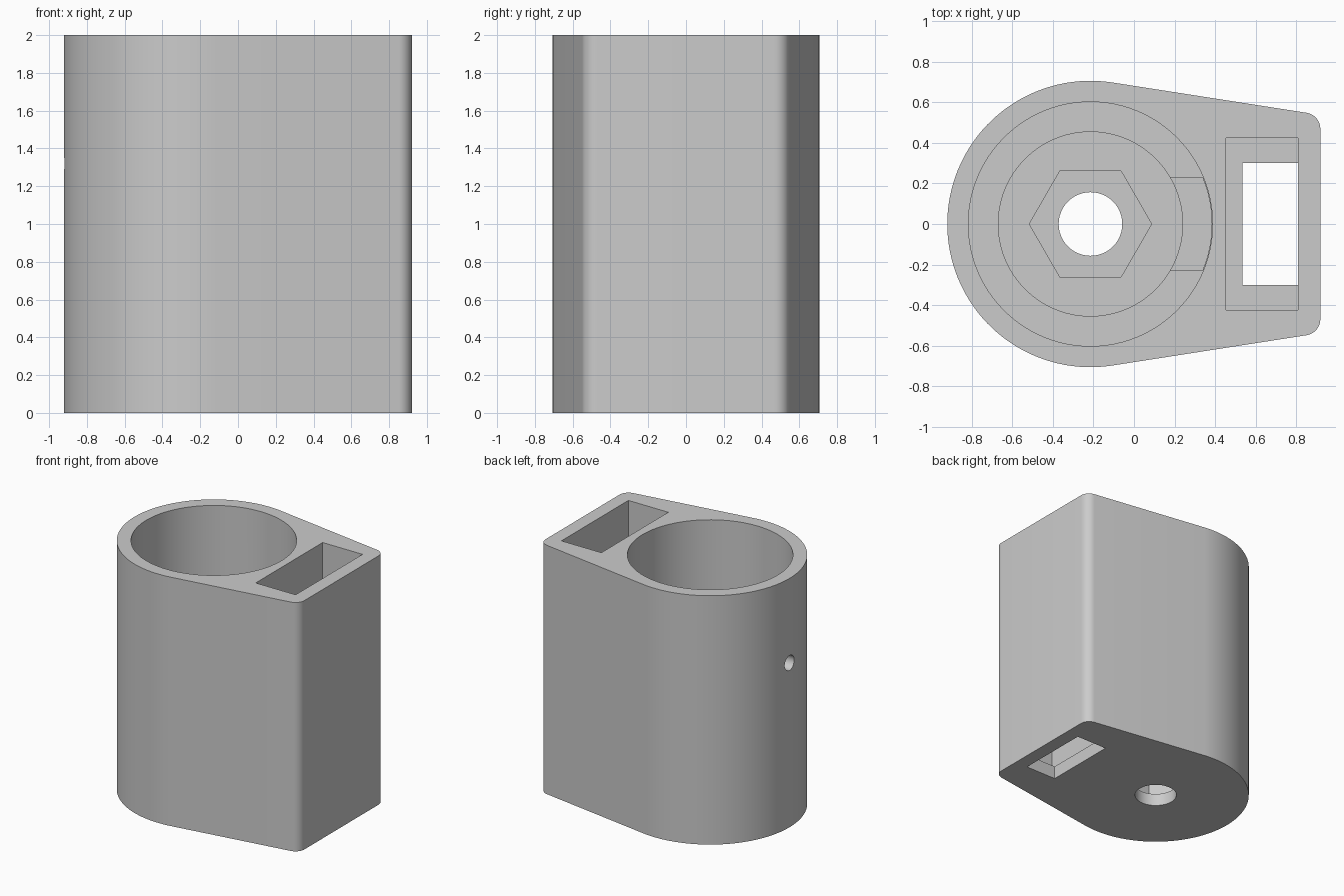
import bpy, bmesh, math
from mathutils import Matrix

if "Cube" in bpy.data.objects:
    bpy.data.objects.remove(bpy.data.objects["Cube"], do_unlink=True)

CX = -0.215          # axis of the round end
R_BODY = 0.707
CORNER = (0.84, 0.47, 0.08)   # centre x, centre y, radius of the rounded corners

grey = bpy.data.materials.new("light_grey")
grey.diffuse_color = (0.6, 0.6, 0.6, 1)
grey.use_nodes = True
grey.node_tree.nodes["Principled BSDF"].inputs["Base Color"].default_value = (0.6, 0.6, 0.6, 1)


def arc(cx, cy, r, a0, a1, n):
    """Points along an arc, both ends included."""
    return [(cx + r * math.cos(a0 + (a1 - a0) * i / n),
             cy + r * math.sin(a0 + (a1 - a0) * i / n)) for i in range(n + 1)]


def circle(r, n):
    return arc(CX, 0, r, 0, math.tau, n)[:-1]


def rect(x0, x1, y):
    return [(x0, -y), (x1, -y), (x1, y), (x0, y)]


def prism(name, points, z0, z1):
    """Extrude a counter-clockwise outline from z0 to z1."""
    bm = bmesh.new()
    face = bm.faces.new([bm.verts.new((x, y, z0)) for x, y in points])
    top = bmesh.ops.extrude_face_region(bm, geom=[face])["geom"]
    bmesh.ops.translate(bm, vec=(0, 0, z1 - z0),
                        verts=[v for v in top if isinstance(v, bmesh.types.BMVert)])
    bmesh.ops.recalc_face_normals(bm, faces=bm.faces)
    mesh = bpy.data.meshes.new(name)
    bm.to_mesh(mesh)
    bm.free()
    mesh.materials.append(grey)
    obj = bpy.data.objects.new(name, mesh)
    bpy.context.collection.objects.link(obj)
    return obj


# Body outline: large round end, tangent sides, two rounded corners
kx, ky, kr = CORNER
dx = kx - CX
tangent = math.atan2(ky, dx) + math.acos((R_BODY - kr) / math.hypot(dx, ky))
outline = (arc(kx, -ky, kr, -tangent, 0, 10)
           + arc(kx, ky, kr, 0, tangent, 10)
           + arc(CX, 0, R_BODY, tangent, math.tau - tangent, 72))
body = prism("housing_body", outline, 0, 2)

# Stepped bore, key notch, nut recess and bolt hole
half = math.asin(0.23 / 0.599)
notch = [(CX + 0.3, -0.23)] + arc(CX, 0, 0.599, -half, half, 12) + [(CX + 0.3, 0.23)]
cutters = [
    prism("main_bore_cutter", circle(0.603, 96), 0.65, 2.2),
    prism("stepped_bore_cutter", circle(0.455, 96), 0.36, 0.9),
    prism("key_notch_cutter", notch, 0.5, 0.9),
    prism("hex_recess_cutter", circle(0.302, 6), 0.1, 0.5),
    prism("bolt_hole_cutter", circle(0.157, 48), -0.2, 0.2),
    # Rectangular pocket with a smaller opening through its floor
    prism("pocket_cutter", rect(0.455, 0.81, 0.425), 0.105, 2.2),
    prism("pocket_opening_cutter", rect(0.535, 0.809, 0.30), -0.2, 0.3),
]

# Small cross hole through the round wall
side_hole = prism("side_hole_cutter", arc(0, 0, 0.06, 0, math.tau, 32)[:-1], -0.2, 0.2)
side_hole.data.transform(Matrix.Translation((CX - 0.66, 0, 1.32))
                         @ Matrix.Rotation(math.pi / 2, 4, 'Y'))
cutters.append(side_hole)

bpy.ops.object.select_all(action='DESELECT')
bpy.context.view_layer.objects.active = body
body.select_set(True)
for cutter in cutters:
    cutter.hide_render = True
    mod = body.modifiers.new(cutter.name, 'BOOLEAN')
    mod.operation = 'DIFFERENCE'
    mod.solver = 'EXACT'
    mod.object = cutter
    bpy.ops.object.modifier_apply(modifier=mod.name)
    bpy.data.objects.remove(cutter, do_unlink=True)

bpy.ops.object.shade_smooth_by_angle(angle=math.radians(30))
